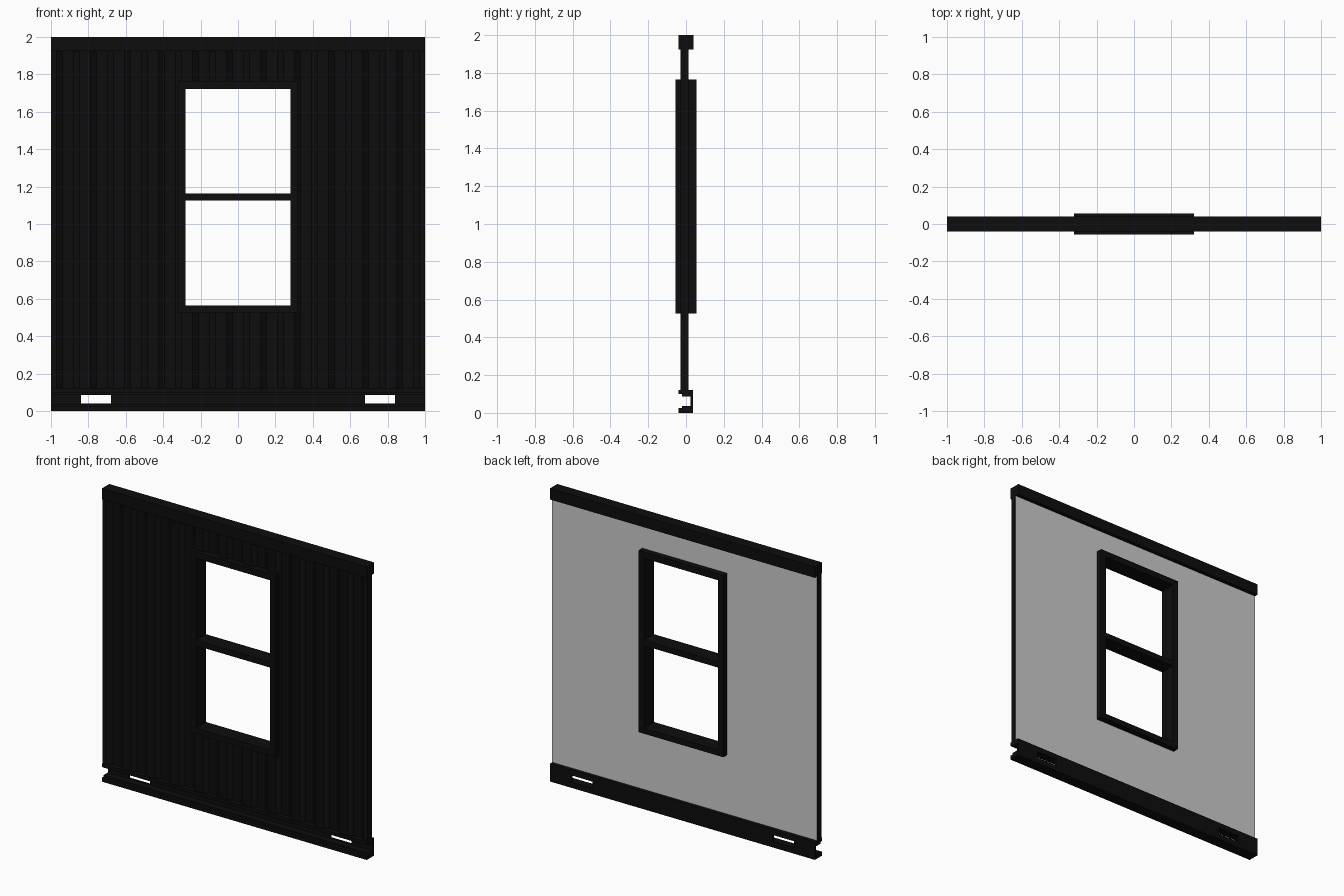
import bpy, bmesh

if "Cube" in bpy.data.objects:
    bpy.data.objects.remove(bpy.data.objects["Cube"])

black = bpy.data.materials.new("black_paint")
black.diffuse_color = (0.004, 0.004, 0.004, 1)
black.use_nodes = True
black.node_tree.nodes["Principled BSDF"].inputs["Base Color"].default_value = black.diffuse_color


def finish(name, bm, mat=black):
    me = bpy.data.meshes.new(name)
    bm.to_mesh(me)
    bm.free()
    ob = bpy.data.objects.new(name, me)
    bpy.context.collection.objects.link(ob)
    if mat:
        me.materials.append(mat)
    return ob


def box(name, x0, x1, y0, y1, z0, z1):
    bm = bmesh.new()
    bmesh.ops.create_cube(bm, size=1)
    for v in bm.verts:
        v.co = ((x0 + x1) / 2 + v.co.x * (x1 - x0),
                (y0 + y1) / 2 + v.co.y * (y1 - y0),
                (z0 + z1) / 2 + v.co.z * (z1 - z0))
    return finish(name, bm)


def window_sheet(name, path, z0, z1, mat):
    """Raise an xy path into a sheet and remove the window area."""
    bm = bmesh.new()
    cols = [(bm.verts.new((x, y, z0)), bm.verts.new((x, y, z1))) for x, y in path]
    for (a, b), (c, d) in zip(cols, cols[1:]):
        bm.faces.new((a, c, d, b))
    wx, wz0, wz1 = 0.30, 0.54, 1.74
    for co, no in (((-wx, 0, 0), (1, 0, 0)), ((wx, 0, 0), (1, 0, 0)),
                   ((0, 0, wz0), (0, 0, 1)), ((0, 0, wz1), (0, 0, 1))):
        bmesh.ops.bisect_plane(bm, geom=bm.verts[:] + bm.edges[:] + bm.faces[:],
                               plane_co=co, plane_no=no)
    hole = []
    for f in bm.faces:
        c = f.calc_center_median()
        if abs(c.x) < wx and wz0 < c.z < wz1:
            hole.append(f)
    bmesh.ops.delete(bm, geom=hole, context='FACES')
    return finish(name, bm, mat)


# Corrugated front sheet with returned ends, and flat grey lining behind it
back, front, valley = 0.014, -0.03, -0.008
ribs, pitch = 11, 2 / 11
path = [(-1, back), (-1, front)]
for i in range(ribs):
    x = -1 + i * pitch
    path += [(x + pitch * f, y) for f, y in
             ((1 / 6, front), (1 / 3, valley), (2 / 3, valley), (5 / 6, front))]
path += [(1, front), (1, back)]
window_sheet("corrugated_sheet", path, 0.11, 1.94, black)
window_sheet("back_lining", [(1, back), (-1, back)], 0.11, 1.94, None)

# Top rail
box("top_rail", -1, 1, -0.04, 0.04, 1.925, 2.0)

# Bottom channel, open to the front
profile = [(-.04, 0), (.038, 0), (.038, .122), (-.04, .122), (-.04, .1), (-.02, .1),
           (-.02, .088), (.025, .088), (.025, .037), (-.02, .037), (-.02, .026), (-.04, .026)]
bm = bmesh.new()
face = bm.faces.new([bm.verts.new((-1, y, z)) for y, z in profile])
ext = bmesh.ops.extrude_face_region(bm, geom=[face], use_keep_orig=True)
bmesh.ops.translate(bm, vec=(2, 0, 0),
                    verts=[g for g in ext["geom"] if isinstance(g, bmesh.types.BMVert)])
bmesh.ops.recalc_face_normals(bm, faces=bm.faces[:])
channel = finish("bottom_channel", bm)

# Lifting slots through the channel web
for s in (-1, 1):
    cutter = box("slot_cutter", s * .76 - .08, s * .76 + .08, 0.0, 0.08, .04, .085)
    cutter.hide_render = True
    cutter.hide_viewport = True
    mod = channel.modifiers.new("slot", 'BOOLEAN')
    mod.operation = 'DIFFERENCE'
    mod.solver = 'EXACT'
    mod.object = cutter

# Window frame and crossbar
d = 0.055
for side, s in (("left", -1), ("right", 1)):
    a, b = sorted((s * .28, s * .32))
    box(side + "_window_jamb", a, b, -d, d, .525, 1.765)
box("window_sill", -.28, .28, -d, d, .525, .563)
box("window_head", -.28, .28, -d, d, 1.722, 1.765)
box("window_crossbar", -.28, .28, -d + .002, d - .002, 1.125, 1.163)
